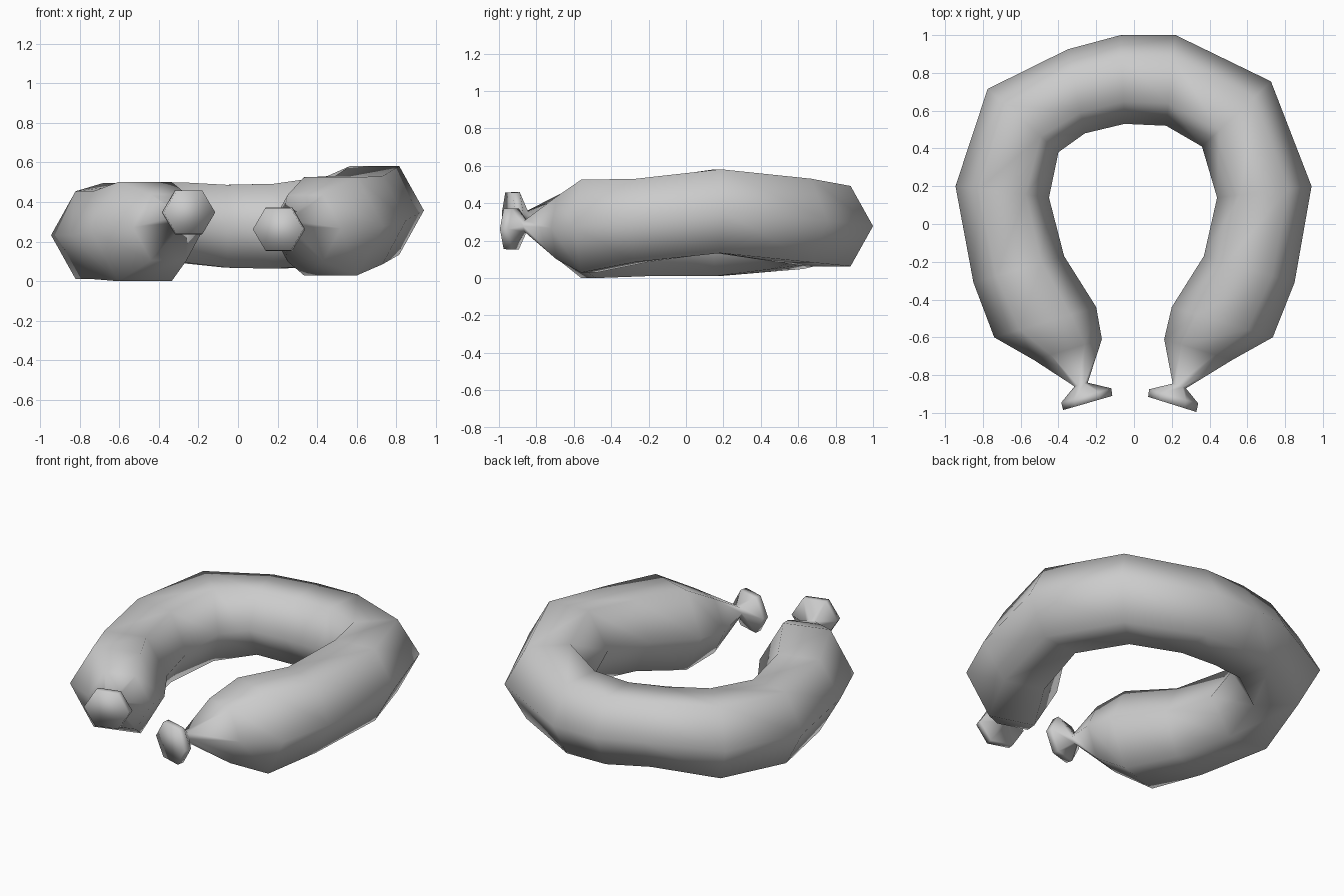
import bpy, bmesh
from mathutils import Vector

# Each section: outer edge x, y, inner edge x, y, centre height
SECTIONS = [
    # left tied end
    (-0.375, -0.985, -0.115, -0.91, 0.35),
    (-0.385, -0.945, -0.12, -0.87, 0.35),
    (-0.315, -0.86, -0.245, -0.84, 0.33),
    (-0.53, -0.72, -0.17, -0.61, 0.275),
    # curved body
    (-0.74, -0.60, -0.20, -0.44, 0.253),
    (-0.85, -0.31, -0.37, -0.17, 0.235),
    (-0.945, 0.20, -0.45, 0.14, 0.235),
    (-0.775, 0.715, -0.40, 0.38, 0.275),
    (-0.35, 0.925, -0.26, 0.48, 0.30),
    (-0.07, 1.00, -0.05, 0.53, 0.28),
    (0.22, 1.00, 0.17, 0.52, 0.28),
    (0.725, 0.755, 0.36, 0.41, 0.31),
    (0.94, 0.20, 0.44, 0.14, 0.36),
    (0.85, -0.31, 0.37, -0.17, 0.31),
    (0.735, -0.60, 0.20, -0.44, 0.28),
    # right tied end
    (0.52, -0.72, 0.16, -0.61, 0.27),
    (0.275, -0.87, 0.205, -0.845, 0.28),
    (0.34, -0.95, 0.08, -0.875, 0.265),
    (0.33, -0.995, 0.075, -0.915, 0.265),
]


def hex_ring(bm, ox, oy, ix, iy, z):
    """Upright six-sided cross-section with points on the outer and inner edges."""
    outer, inner = Vector((ox, oy, z)), Vector((ix, iy, z))
    mid, half = (outer + inner) / 2, (outer - inner) / 2
    up = Vector((0, 0, half.length * (0.89 if half.length > 0.15 else 0.81)))
    steps = [(1, 0), (0.5, 1), (-0.5, 1), (-1, 0), (-0.5, -1), (0.5, -1)]
    return [bm.verts.new(mid + half * a + up * b) for a, b in steps]


# Sausage: skin bridging all the sections, closed at both ends
bm = bmesh.new()
rings = [hex_ring(bm, *s) for s in SECTIONS]
for a, b in zip(rings, rings[1:]):
    for i in range(6):
        j = (i + 1) % 6
        bm.faces.new((a[i], a[j], b[j], b[i]))
bm.faces.new(rings[0])
bm.faces.new(rings[-1])
bmesh.ops.recalc_face_normals(bm, faces=bm.faces)

# Rest it on the ground
low = min(v.co.z for v in bm.verts)
bmesh.ops.translate(bm, verts=bm.verts, vec=(0, 0, -low))
for f in bm.faces:
    f.smooth = True

mesh = bpy.data.meshes.new("sausage")
bm.to_mesh(mesh)
bm.free()
bpy.context.collection.objects.link(bpy.data.objects.new("sausage", mesh))
